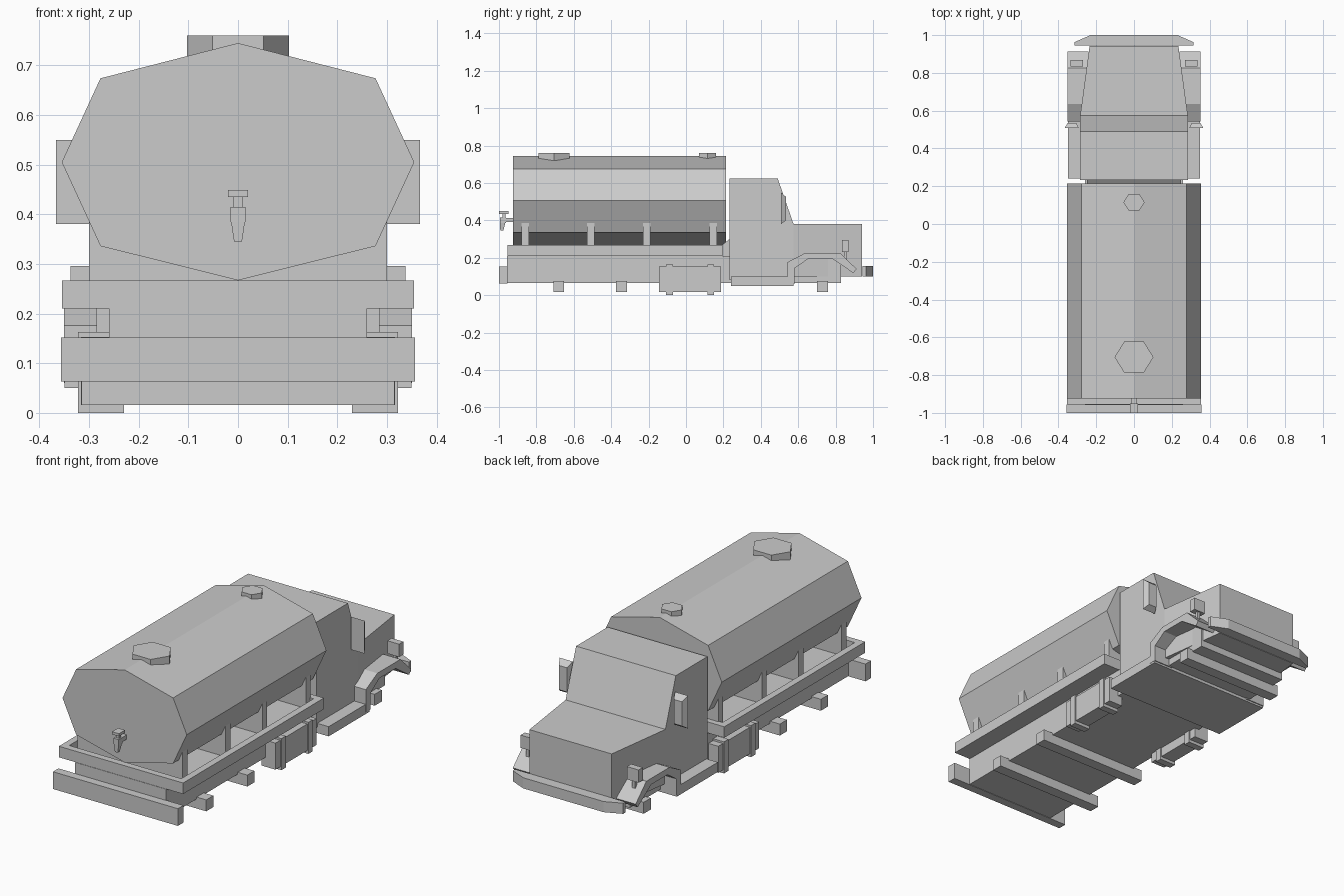
import bpy, bmesh
from math import pi, cos, sin

if "Cube" in bpy.data.objects:
    bpy.data.objects.remove(bpy.data.objects["Cube"])


def finish(name, bm):
    bmesh.ops.recalc_face_normals(bm, faces=bm.faces)
    me = bpy.data.meshes.new(name)
    bm.to_mesh(me)
    bm.free()
    ob = bpy.data.objects.new(name, me)
    bpy.context.collection.objects.link(ob)
    return ob


def prism(name, pts, lo, hi, axis):
    """Extrude a 2D profile along an axis: x -> (y,z), y -> (x,z), z -> (x,y)."""
    place = {'x': lambda a, b, t: (t, a, b),
             'y': lambda a, b, t: (a, t, b),
             'z': lambda a, b, t: (a, b, t)}[axis]
    bm = bmesh.new()
    ends = [[bm.verts.new(place(a, b, t)) for a, b in pts] for t in (lo, hi)]
    bm.faces.new(ends[0])
    bm.faces.new(ends[1])
    n = len(pts)
    for i in range(n):
        j = (i + 1) % n
        bm.faces.new((ends[0][i], ends[0][j], ends[1][j], ends[1][i]))
    return finish(name, bm)


def box(name, x0, x1, y0, y1, z0, z1):
    return prism(name, [(x0, y0), (x1, y0), (x1, y1), (x0, y1)], z0, z1, 'z')


def mirror(ob):
    ob.modifiers.new("mirror", 'MIRROR').use_axis = (True, False, False)
    return ob


# Tank barrel
prism("tank", [(0, .745), (.277, .674), (.355, .505), (.277, .336),
               (0, .267), (-.277, .336), (-.355, .505), (-.277, .674)],
      -.925, .215, 'y')

# Hexagonal filler lids
for name, y, r in (("large_lid", -.705, .103), ("small_lid", .115, .056)):
    prism(name, [(r * cos(i * pi / 3), y + r * .8 / .866 * sin(i * pi / 3))
                 for i in range(6)], .715, .76, 'z')

# Drain tap
box("tap_pipe", -.012, .012, -.98, -.92, .39, .413)
box("tap_body", -.015, .015, -.995, -.962, .385, .415)
box("tap_stem", -.009, .009, -.982, -.966, .415, .436)
box("tap_handle", -.02, .02, -1.0, -.95, .435, .449)
bm = bmesh.new()
rings = [[bm.verts.new((sx * h, y + sy * h, z))
          for sx, sy in ((-1, -1), (1, -1), (1, 1), (-1, 1))]
         for h, y, z in ((.014, -.98, .386), (.008, -.985, .345))]
for r in rings:
    bm.faces.new(r)
for i in range(4):
    j = (i + 1) % 4
    bm.faces.new((rings[0][i], rings[0][j], rings[1][j], rings[1][i]))
finish("tap_spout", bm)

# Tray: floor with a raised rim
box("tray_floor", -.33, .33, -.93, .17, .21, .225)
mirror(box("tray_side_rail", .32, .355, -.955, .195, .21, .267))
box("tray_rear_rail", -.32, .32, -.955, -.92, .21, .267)
box("tray_front_rail", -.32, .32, .16, .195, .21, .267)

# Saddle plates under the tank, cut to fit its belly
for y in (-.86, -.51, -.21, .145):
    prism("tank_saddle", [(-.3, .22), (.3, .22), (.3, .385), (.27, .345),
                          (0, .28), (-.27, .345), (-.3, .385)],
          y - .02, y + .02, 'y')

# Chassis, cross bars and rear bumper
box("chassis", -.26, .26, -.957, .83, .065, .21)
for y, w in ((-.68, .315), (-.345, .315), (.73, .29)):
    box("cross_bar", -w, w, y - .029, y + .029, .016, .075)
box("rear_bumper", -.357, .357, -1.0, -.955, .063, .152)
prism("cab_coupling", [(.17, .2), (.24, .2), (.24, .305), (.19, .267)],
      -.25, .25, 'x')

# Fuel tanks with straps
mirror(box("fuel_tank", .235, .316, -.145, .188, .016, .153))
for y in (-.088, .132):
    mirror(box("fuel_tank_strap", .23, .322, y - .018, y + .018, 0, .163))

# Cab
prism("cab", [(.232, .08), (.575, .08), (.575, .38), (.49, .625), (.232, .625)],
      -.285, .285, 'x')

# Tapered bonnet
prism("bonnet", [(-.285, .575), (.285, .575), (.235, .942), (-.235, .942)],
      .1, .38, 'z')

# Cab step base
box("cab_step", -.35, .35, .24, .575, .05, .1)

# Front fenders
mirror(prism("front_fender", [
    (.542, .06), (.542, .176), (.636, .225), (.825, .225), (.912, .14),
    (.895, .118), (.785, .193), (.652, .193), (.58, .144), (.58, .06)],
    .24, .351, 'x'))

# Headlights on stems
mirror(box("headlight", .27, .337, .833, .868, .23, .296))
mirror(box("headlight_stem", .295, .312, .845, .86, .18, .235))

# Wing mirrors, tapering towards the front
bm = bmesh.new()
rings = [[bm.verts.new((x, y, z)) for x, z in
          ((a, lo), (b, lo), (b, hi), (a, hi))]
         for a, b, lo, hi, y in ((.292, .367, .38, .55, .507),
                                 (.305, .352, .4, .525, .535))]
for r in rings:
    bm.faces.new(r)
for i in range(4):
    j = (i + 1) % 4
    bm.faces.new((rings[0][i], rings[0][j], rings[1][j], rings[1][i]))
mirror(finish("wing_mirror", bm))

# Swept front bumper
prism("front_bumper", [(-.315, .945), (.315, .945), (.315, .963), (.23, 1.0),
                       (-.23, 1.0), (-.315, .963)], .1, .155, 'z')
